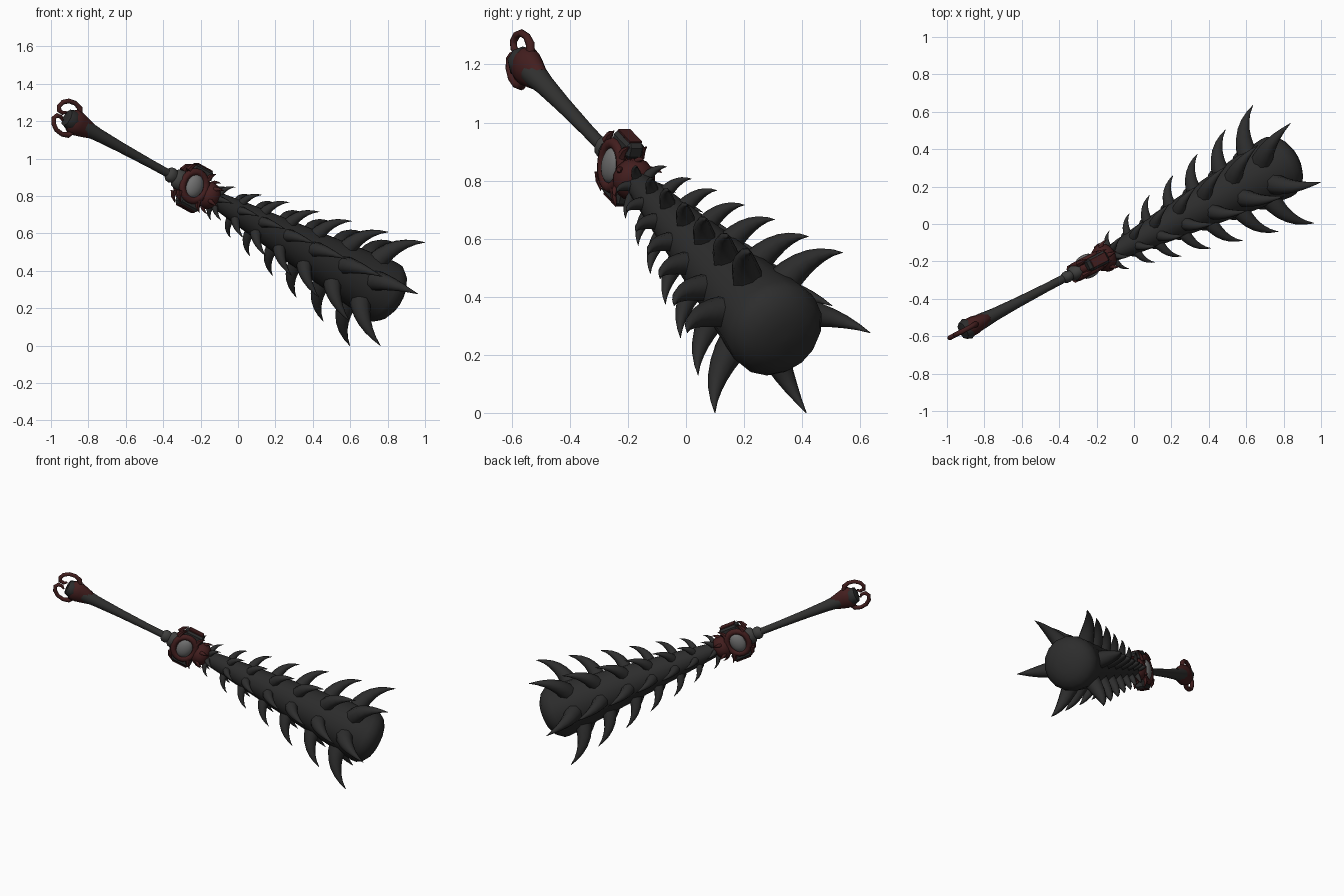
import bpy, bmesh, math
from mathutils import Matrix, Vector

if "Cube" in bpy.data.objects:
    bpy.data.objects.remove(bpy.data.objects["Cube"])

# Weapon frame: local z runs from pommel to head, local y is up, local x is sideways
AXIS = Vector((1, 0.52, -0.55)).normalized()
SIDE = Vector((-0.52, 1, 0)).normalized()
UP = AXIS.cross(SIDE)
FRAME = Matrix((SIDE, UP, AXIS)).transposed().to_4x4()
FRAME.translation = (0.01, -0.091, 0.71)


def material(name, color):
    m = bpy.data.materials.new(name)
    m.use_nodes = True
    m.diffuse_color = (*color, 1)
    m.node_tree.nodes["Principled BSDF"].inputs["Base Color"].default_value = (*color, 1)
    return m


IRON = material("dark_iron", (0.026, 0.026, 0.026))
GRIP = material("grip_grey", (0.032, 0.032, 0.031))
STEEL = material("worn_steel", (0.05, 0.05, 0.048))
RED = material("dark_red", (0.056, 0.013, 0.013))
EYE = material("pale_grey", (0.16, 0.16, 0.16))


def finish(name, bm, mat, angle=50):
    bmesh.ops.recalc_face_normals(bm, faces=bm.faces)
    mesh = bpy.data.meshes.new(name)
    bm.to_mesh(mesh)
    bm.free()
    mesh.materials.append(mat)
    for p in mesh.polygons:
        p.use_smooth = True
    mesh.set_sharp_from_angle(angle=math.radians(angle))
    ob = bpy.data.objects.new(name, mesh)
    ob.matrix_world = FRAME
    bpy.context.collection.objects.link(ob)


def skin(bm, rings):
    """Bridge equal rings of points and cap both ends."""
    loops = [[bm.verts.new(p) for p in ring] for ring in rings]
    n = len(loops[0])
    for a, b in zip(loops, loops[1:]):
        for i in range(n):
            j = (i + 1) % n
            bm.faces.new((a[i], a[j], b[j], b[i]))
    bm.faces.new(loops[0][::-1])
    bm.faces.new(loops[-1])


def circle(n):
    return [(math.cos(math.tau * i / n), math.sin(math.tau * i / n)) for i in range(n)]


def lathe(name, profile, mat, n=16, sx=1, sy=1):
    bm = bmesh.new()
    skin(bm, [[(c * r * sx, s * r * sy, t) for c, s in circle(n)] for t, r in profile])
    finish(name, bm, mat)


def tube(bm, points, radii, normal, n=8):
    """Round tube through points that lie in a plane with the given normal."""
    pts = [Vector(p) for p in points]
    rings = []
    for i, p in enumerate(pts):
        tan = (pts[min(i + 1, len(pts) - 1)] - pts[max(i - 1, 0)]).normalized()
        out = tan.cross(normal)
        rings.append([p + radii[i] * (c * out + s * normal) for c, s in circle(n)])
    skin(bm, rings)


def bezier(a, b, c, steps):
    return [(1 - k) ** 2 * a + 2 * k * (1 - k) * b + k * k * c
            for k in (i / steps for i in range(steps + 1))]


def horn(bm, angle, base, bend, tip, radius, steps=6):
    """Curved thorn; base, bend and tip are (distance from axis, height along axis)."""
    radial = Vector((math.cos(angle), math.sin(angle), 0))
    normal = Vector((-radial.y, radial.x, 0))
    path = bezier(*[radial * r + Vector((0, 0, t)) for r, t in (base, bend, tip)], steps)
    radii = [radius * max(0.02, 1 - (i / steps) ** 1.3) for i in range(steps + 1)]
    tube(bm, path, radii, normal)


def block(name, centre, size, bevel, mat):
    bm = bmesh.new()
    bmesh.ops.create_cube(bm, size=1, matrix=Matrix.Translation(centre)
                          @ Matrix.Diagonal((*size, 1)))
    bmesh.ops.bevel(bm, geom=bm.edges[:], offset=bevel, segments=1, affect='EDGES')
    finish(name, bm, mat, 30)


def ellipsoid(name, centre, size, mat):
    bm = bmesh.new()
    bmesh.ops.create_uvsphere(bm, u_segments=16, v_segments=10, radius=1,
                              matrix=Matrix.Translation(centre) @ Matrix.Diagonal((*size, 1)))
    finish(name, bm, mat)


# Club head, flaring toward a domed end
lathe("club_head", [(-0.21, 0.035), (-0.17, 0.044), (0, 0.066), (0.3, 0.1), (0.6, 0.134),
                    (0.85, 0.164), (0.94, 0.174), (0.975, 0.171), (1.01, 0.147), (1.035, 0.108),
                    (1.048, 0.06), (1.052, 0.005)], IRON, 16)

# Six columns of thorns, growing toward the head
bm = bmesh.new()
tips = [(-0.11, 0.115), (0.044, 0.148), (0.2, 0.185), (0.377, 0.22),
        (0.565, 0.262), (0.778, 0.307), (0.99, 0.355)]
for t, r in tips:
    foot = t - 0.42 * r
    skin_r = 0.066 + 0.113 * foot
    for k in range(6):
        horn(bm, k * math.pi / 3, (skin_r * 0.75, foot - 0.05 * r),
             (r * 0.8, foot), (r, t), 0.165 * r)
finish("thorns", bm, IRON)

# Grip and its fittings
lathe("grip", [(-1.1, 0.046), (-1.03, 0.043), (-0.95, 0.035), (-0.8, 0.028), (-0.6, 0.023),
               (-0.44, 0.022), (-0.3, 0.03)], GRIP, 14)
lathe("grip_collar", [(-0.49, 0.024), (-0.475, 0.038), (-0.455, 0.04), (-0.44, 0.034),
                      (-0.43, 0.048), (-0.4, 0.054), (-0.36, 0.05)], STEEL, 10, 0.8, 1.05)
lathe("pommel", [(-1.165, 0.03), (-1.16, 0.048), (-1.13, 0.058), (-1.11, 0.05)], IRON, 8)
lathe("pommel_collar", [(-1.14, 0.052), (-1.12, 0.068), (-1.08, 0.066), (-1.03, 0.052),
                        (-1.0, 0.043), (-0.99, 0.03)], RED, 12, 0.75, 1)

# Two mirrored hooks curling inward behind the pommel
bm = bmesh.new()
hook = [(0.02, 0.052), (0.005, 0.08), (-0.03, 0.092), (-0.07, 0.086), (-0.1, 0.064),
        (-0.112, 0.035), (-0.1, 0.014), (-0.075, 0.012), (-0.058, 0.026)]
for side in (1, -1):
    tube(bm, [(0, side * b, a - 1.118) for a, b in hook],
         [0.016] * 2 + [0.013] * 5 + [0.011, 0.006], Vector((1, 0, 0)))
finish("pommel_hooks", bm, RED)

# Guard: flattened core with a framed eye on each side
GUARD = -0.325
ellipsoid("guard_core", (0, 0, GUARD), (0.048, 0.085, 0.095), RED)
for side, label in ((1, "back"), (-1, "front")):
    ellipsoid(label + "_eye", (side * 0.035, 0, GUARD), (0.03, 0.066, 0.05), EYE)
    bm = bmesh.new()
    rings = [[(side * 0.034 + 0.018 * s, (0.078 + 0.02 * c) * y, GUARD + (0.07 + 0.02 * c) * z)
              for c, s in circle(8)] for y, z in circle(18)]
    loops = [[bm.verts.new(p) for p in ring] for ring in rings]
    for i, a in enumerate(loops):
        b = loops[(i + 1) % len(loops)]
        for j in range(8):
            bm.faces.new((a[j], a[(j + 1) % 8], b[(j + 1) % 8], b[j]))
    finish(label + "_eye_frame", bm, RED)

# Iron plates above and below the guard, each with a red cap
for side, label in ((1, "upper"), (-1, "lower")):
    block(label + "_guard_plate", (0, side * 0.09, GUARD + 0.02), (0.07, 0.06, 0.13), 0.014, IRON)
    block(label + "_plate_cap", (0, side * 0.121, GUARD + 0.02), (0.05, 0.008, 0.1), 0.002, RED)

# Red neck ring and small barbs between guard and head
lathe("neck_ring", [(-0.265, 0.035), (-0.25, 0.064), (-0.22, 0.076), (-0.19, 0.072),
                    (-0.17, 0.056), (-0.16, 0.035)], RED, 12)
bm = bmesh.new()
for k in range(6):
    horn(bm, (k + 0.5) * math.pi / 3, (0.05, -0.22), (0.088, -0.22), (0.092, -0.17), 0.017, 4)
for side in (1, -1):
    for t in (-0.395, -0.27):
        for x in (0.034, -0.034):
            tube(bm, [(x, side * 0.06, t), (x, side * 0.09, t + 0.01), (x, side * 0.115, t + 0.035)],
                 [0.018, 0.012, 0.001], Vector((1, 0, 0)), 6)
finish("guard_barbs", bm, RED)
